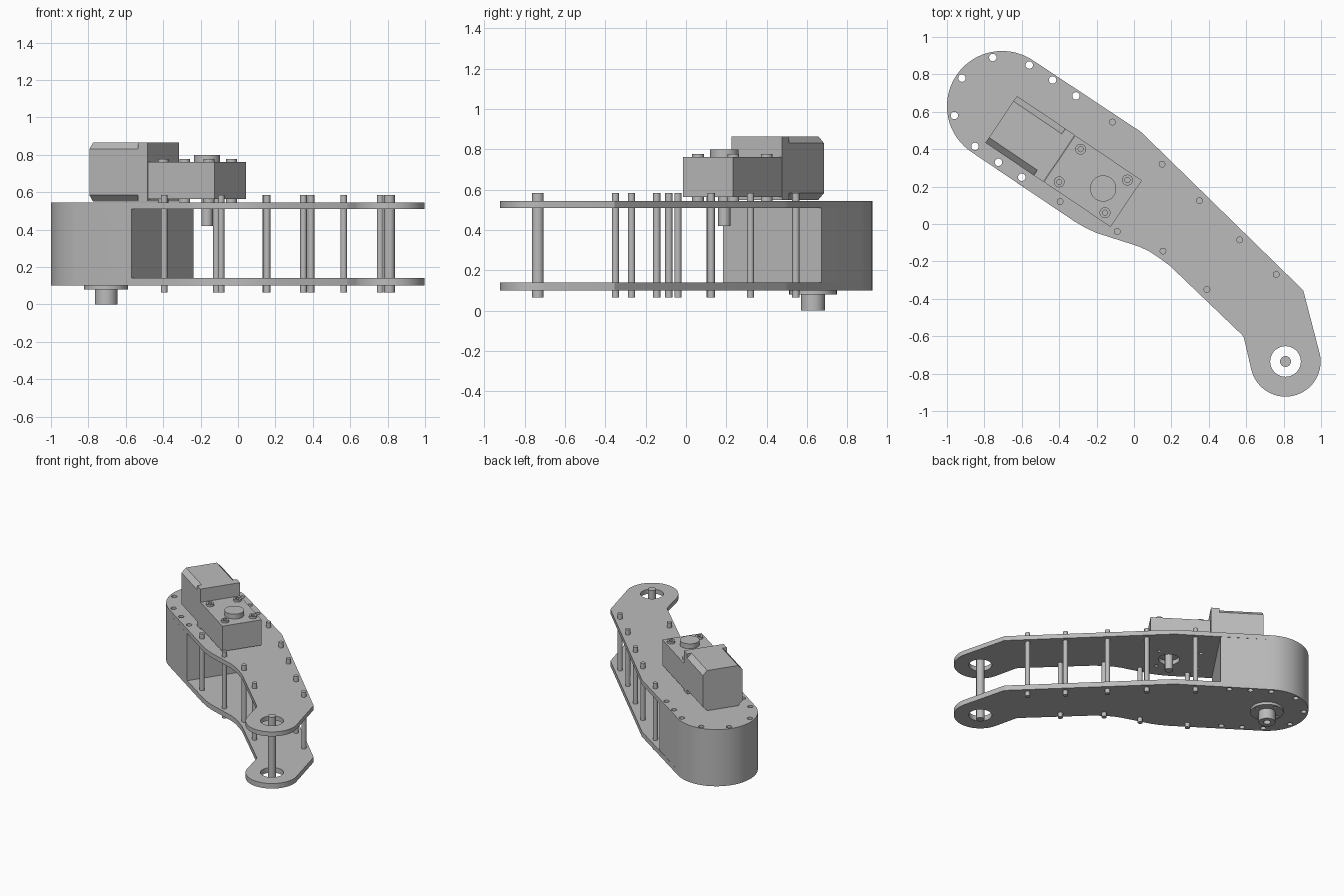
import bpy, bmesh
from math import sin, cos, radians, pi
from mathutils import Matrix, Vector

cube = bpy.data.objects.get("Cube")
if cube:
    bpy.data.objects.remove(cube, do_unlink=True)

grey = bpy.data.materials.new("plain grey")
grey.use_nodes = True
GREY = (0.5, 0.5, 0.5, 1)
grey.diffuse_color = GREY
grey.node_tree.nodes["Principled BSDF"].inputs["Base Color"].default_value = GREY


def arc(c, r, a0, a1, n):
    """Points on an arc, angles in degrees."""
    return [(c[0] + r * cos(radians(a0 + (a1 - a0) * i / n)),
             c[1] + r * sin(radians(a0 + (a1 - a0) * i / n))) for i in range(n + 1)]


def circle(c, r, n=24):
    return arc(c, r, 0, 360, n)[:-1]


def rect(w, d):
    return [(-w / 2, -d / 2), (w / 2, -d / 2), (w / 2, d / 2), (-w / 2, d / 2)]


def slab(name, z0, z1, loops, matrix=Matrix()):
    """Extrude an outline (first loop) with holes (other loops) from z0 to z1."""
    cu = bpy.data.curves.new(name + "_profile", "CURVE")
    cu.dimensions = "2D"
    cu.fill_mode = "BOTH"
    cu.extrude = (z1 - z0) / 2
    for pts in loops:
        s = cu.splines.new("POLY")
        s.points.add(len(pts) - 1)
        for p, (x, y) in zip(s.points, pts):
            p.co = (x, y, 0, 1)
        s.use_cyclic_u = True
    tmp = bpy.data.objects.new(name + "_profile", cu)
    bpy.context.collection.objects.link(tmp)
    deps = bpy.context.evaluated_depsgraph_get()
    me = bpy.data.meshes.new_from_object(tmp.evaluated_get(deps))
    bpy.data.objects.remove(tmp, do_unlink=True)
    bpy.data.curves.remove(cu)
    bm = bmesh.new()
    bm.from_mesh(me)
    bmesh.ops.remove_doubles(bm, verts=bm.verts, dist=1e-5)
    bmesh.ops.recalc_face_normals(bm, faces=bm.faces)
    bm.transform(matrix @ Matrix.Translation((0, 0, (z0 + z1) / 2)))
    bm.to_mesh(me)
    bm.free()
    me.name = name
    me.materials.clear()
    me.materials.append(grey)
    me.shade_smooth()
    me.set_sharp_from_angle(angle=radians(30))
    ob = bpy.data.objects.new(name, me)
    bpy.context.collection.objects.link(ob)
    return ob


TILT = -34
HUB, HUB_R = (-0.705, 0.63), 0.295
TIP, TIP_R = (0.81, -0.735), 0.188
SHAFT = (-0.165, 0.19)
Z = [0.10, 0.14, 0.51, 0.545]      # lower plate, gap, upper plate

# Hole and rod positions
bolt_holes = [(-0.96, 0.58), (-0.92, 0.78), (-0.755, 0.89), (-0.56, 0.85), (-0.435, 0.77),
              (-0.31, 0.685), (-0.85, 0.415), (-0.725, 0.33), (-0.60, 0.25)]
rods = [(-0.115, 0.545), (0.15, 0.32), (0.35, 0.125), (0.565, -0.085), (0.76, -0.27),
        (-0.395, 0.12), (-0.09, -0.04), (0.155, -0.145), (0.39, -0.35)]
gear_screws = [(-0.285, 0.40), (-0.40, 0.225), (-0.035, 0.235), (-0.155, 0.06)]

# Side plates
outline = arc(HUB, HUB_R, 90 + TILT, 270 + TILT, 40)
outline += [(-0.32, 0.015), (-0.26, -0.02), (-0.2, -0.048), (0.02, -0.118), (0.08, -0.145),
            (0.14, -0.185), (0.19, -0.222), (0.23, -0.26), (0.58, -0.595), (0.588, -0.61)]
outline += arc(TIP, TIP_R, 193, 370, 36)
outline += [(0.905, -0.355), (0.04, 0.49), (0.02, 0.505), (0.0, 0.517)]
bolts = [circle(p, 0.02, 16) for p in bolt_holes]
tip_hole = circle(TIP, 0.082, 32)
slab("lower_plate", Z[0], Z[1], [outline, tip_hole] + bolts)
slab("upper_plate", Z[2], Z[3], [outline, tip_hole, circle(SHAFT, 0.075)] + bolts
     + [circle(p, 0.014, 12) for p in gear_screws])

# Solid spacer block between the plates, cut square across the arm
along = Vector((cos(radians(TILT)), sin(radians(TILT))))
body = arc(HUB, HUB_R, 90 + TILT, 270 + TILT, 40)
body += [tuple(Vector(body[-1]) + along * 0.363), tuple(Vector(body[0]) + along * 0.363)]
slab("spacer_block", Z[1], Z[2], [body] + bolts)

# Tie rods and the tip axle
for i, p in enumerate(rods):
    slab(f"tie_rod_{i + 1}", 0.065, 0.585, [circle(p, 0.018, 16)])
slab("tip_axle", 0.065, 0.585, [circle(TIP, 0.029)])

# Output flange and hollow hub under the arm
flange_holes = [circle(arc(HUB, 0.09, 0, 360, 4)[i], 0.012, 10) for i in range(4)]
slab("hub_flange", 0.08, Z[0], [circle(HUB, 0.118, 40)] + flange_holes)
slab("hub_shaft", 0, 0.08, [circle(HUB, 0.06, 32), circle(HUB, 0.026)])


def tilted(x, y):
    return Matrix.Translation((x, y, 0)) @ Matrix.Rotation(radians(TILT), 4, "Z")


# Gearbox with its bosses, cap and drive shaft
slab("gearbox", 0.563, 0.762, [rect(0.43, 0.30)], tilted(-0.22, 0.229))
for i, p in enumerate(gear_screws):
    ring = [circle(p, 0.029), circle(p, 0.014, 12)]
    slab(f"gearbox_boss_{i + 1}", 0.762, 0.778, ring)
    slab(f"gearbox_foot_{i + 1}", Z[3], 0.563, ring)
slab("gearbox_cap", 0.762, 0.80, [circle(SHAFT, 0.07, 32)])
slab("drive_shaft", 0.42, 0.563, [circle(SHAFT, 0.03)])

# Motor: square front flange and a body with chamfered long edges
mid_z, c, w, h = 0.7075, 0.034, 0.151, 0.1575
lengthwise = (tilted(-0.555, 0.455) @ Matrix.Translation((0, 0, mid_z))
              @ Matrix.Rotation(pi / 2, 4, "Z") @ Matrix.Rotation(pi / 2, 4, "X"))
octagon = [(-w + c, -h), (w - c, -h), (w, -h + c), (w, h - c),
           (w - c, h), (-w + c, h), (-w, h - c), (-w, -h + c)]
slab("motor_body", -0.187, 0.125, [octagon], lengthwise)
slab("motor_flange", 0.125, 0.187, [rect(2 * w, 2 * h)], lengthwise)
